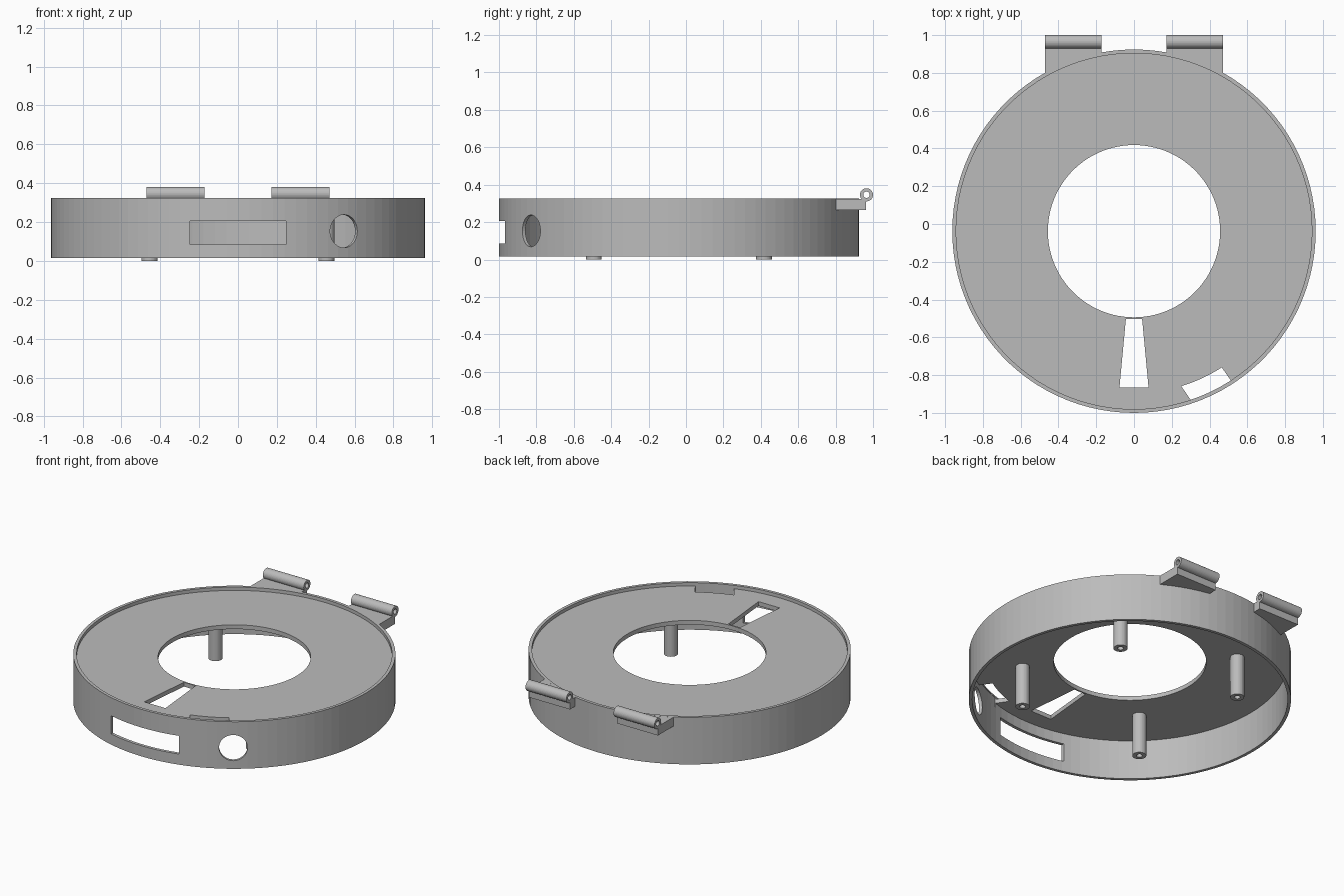
import bpy, bmesh, math
from mathutils import Matrix, Vector

if "Cube" in bpy.data.objects:
    bpy.data.objects.remove(bpy.data.objects["Cube"])

CY = -0.038          # ring centre in y
R, RI = 0.962, 0.942 # wall outer and inner radius
grey = bpy.data.materials.new("plain grey")
grey.diffuse_color = (0.5, 0.5, 0.5, 1)
grey.use_nodes = True
grey.node_tree.nodes["Principled BSDF"].inputs["Base Color"].default_value = grey.diffuse_color


def finish(name, bm, matrix=Matrix()):
    bmesh.ops.remove_doubles(bm, verts=bm.verts, dist=1e-5)
    bmesh.ops.recalc_face_normals(bm, faces=bm.faces)
    me = bpy.data.meshes.new(name)
    bm.to_mesh(me)
    bm.free()
    me.transform(matrix)
    me.materials.append(grey)
    ob = bpy.data.objects.new(name, me)
    bpy.context.collection.objects.link(ob)
    return ob


def lathe(name, profile, sides, matrix):
    """Spin a closed (radius, height) profile around z."""
    bm = bmesh.new()
    rings = []
    for i in range(sides):
        a = 2 * math.pi * i / sides
        rings.append([bm.verts.new((r * math.cos(a), r * math.sin(a), z))
                      for r, z in profile])
    n = len(profile)
    for i in range(sides):
        a, b = rings[i], rings[(i + 1) % sides]
        for j in range(n):
            k = (j + 1) % n
            if profile[j][0] or profile[k][0]:
                bm.faces.new((a[j], b[j], b[k], a[k]))
    return finish(name, bm, matrix)


def prism(name, outline, z0, z1, matrix=Matrix()):
    """Extrude an (x, y) outline between two heights."""
    bm = bmesh.new()
    face = bm.faces.new([bm.verts.new((x, y, z0)) for x, y in outline])
    new = bmesh.ops.extrude_face_region(bm, geom=[face])["geom"]
    bmesh.ops.translate(bm, vec=(0, 0, z1 - z0),
                        verts=[v for v in new if isinstance(v, bmesh.types.BMVert)])
    return finish(name, bm, matrix)


centre = Matrix.Translation((0, CY, 0))

# Ring wall with the recessed annular top plate
housing = lathe("housing", [(R, 0.015), (R, 0.325), (RI, 0.325), (RI, 0.303),
                            (0.456, 0.303), (0.456, 0.275), (RI, 0.275), (RI, 0.015)],
                100, centre)

# Cutters: front window, round side port, tapered slot, curved slot
window = prism("window_cutter", [(-0.247, -1.1), (0.247, -1.1), (0.247, -0.8), (-0.247, -0.8)],
               0.085, 0.205)
ang = math.radians(34.6)
port_dir = Vector((math.sin(ang), -math.cos(ang), 0))
port = lathe("port_cutter", [(0, 0.8), (0.085, 0.8), (0.085, 1.1), (0, 1.1)], 40,
             Matrix.Translation((0, CY, 0.153)) @ port_dir.to_track_quat('Z', 'Y').to_matrix().to_4x4())
taper = prism("taper_cutter", [(-0.043, -0.503), (-0.077, -0.865), (0.077, -0.865), (0.043, -0.503)],
              0.22, 0.36)
ts = [-0.26 + 0.233 * i / 8 for i in range(9)]
arc = [(t, -math.sqrt(0.858 ** 2 - t * t)) for t in ts]
arc += [(t, -math.sqrt(0.944 ** 2 - t * t)) for t in reversed(ts)]
slot = prism("slot_cutter", arc, 0.25, 0.315, centre @ Matrix.Rotation(ang, 4, 'Z'))

cutters = [window, port, taper, slot]
for c in cutters:
    c.hide_render = True
    mod = housing.modifiers.new(c.name, 'BOOLEAN')
    mod.operation, mod.solver, mod.object = 'DIFFERENCE', 'EXACT', c
bpy.context.view_layer.update()
cut = bpy.data.meshes.new_from_object(housing.evaluated_get(bpy.context.evaluated_depsgraph_get()))
housing.modifiers.clear()
housing.data = cut
for c in cutters:
    bpy.data.objects.remove(c)

# Four screw posts with blind holes, hanging below the plate
for sx in (-1, 1):
    for sy in (-1, 1):
        lathe("screw_post", [(0, 0.2), (0.018, 0.2), (0.018, 0), (0.042, 0), (0.042, 0.285), (0, 0.285)],
              32, Matrix.Translation((sx * 0.455, CY + sy * 0.455, 0)))

# Two hinges at the back: a bracket meeting the wall and a hollow barrel
for s in (-1, 1):
    xs = [0.172 + 0.298 * i / 10 for i in range(11)]
    outline = [(s * x, CY + math.sqrt(0.95 ** 2 - x * x)) for x in xs]
    outline += [(s * 0.47, 0.963), (s * 0.172, 0.963)]
    prism("hinge_bracket", outline, 0.265, 0.3245)
    lathe("hinge_barrel", [(0.017, -0.149), (0.035, -0.149), (0.035, 0.149), (0.017, 0.149)], 32,
          Matrix.Translation((s * 0.321, 0.965, 0.346)) @ Matrix.Rotation(math.pi / 2, 4, 'Y'))
